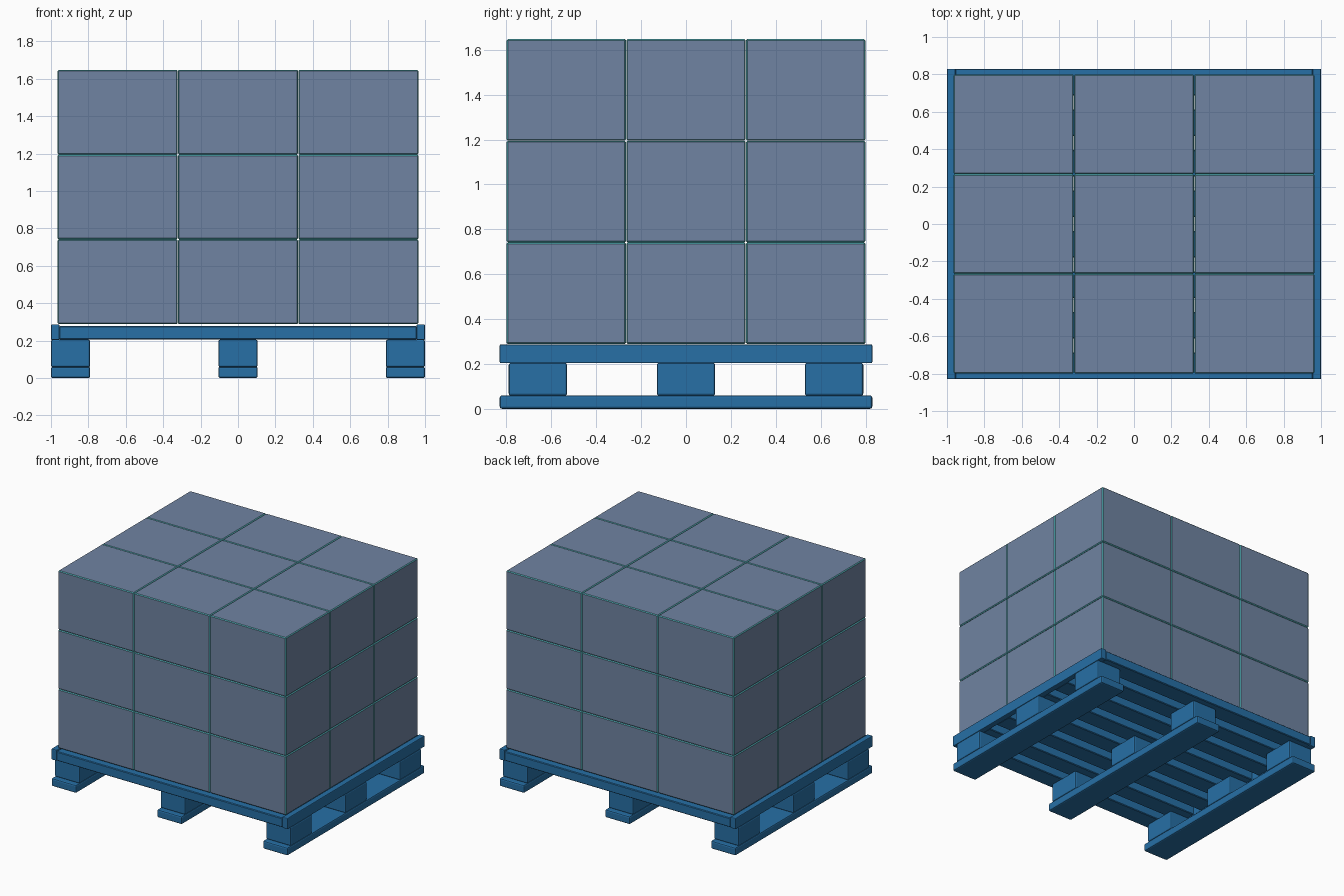
import bpy

if "Cube" in bpy.data.objects:
    bpy.data.objects.remove(bpy.data.objects["Cube"])


def material(name, rgb):
    m = bpy.data.materials.new(name)
    m.diffuse_color = (*rgb, 1)
    m.use_nodes = True
    m.node_tree.nodes["Principled BSDF"].inputs["Base Color"].default_value = m.diffuse_color
    return m


blue = material("pallet_blue", (0.02, 0.16, 0.38))
slate = material("carton_slate", (0.16, 0.23, 0.36))
teal = material("carton_edge_teal", (0.08, 0.42, 0.46))


def block(name, lo, hi, bevel, mats, segments=1, edge_slot=-1):
    """Bevelled box between two corners."""
    center = [(a + b) / 2 for a, b in zip(lo, hi)]
    bpy.ops.mesh.primitive_cube_add(size=1, location=center)
    ob = bpy.context.object
    ob.name = name
    ob.scale = [b - a for a, b in zip(lo, hi)]
    bpy.ops.object.transform_apply(location=False, rotation=False, scale=True)
    for m in mats:
        ob.data.materials.append(m)
    mod = ob.modifiers.new("edges", 'BEVEL')
    mod.width = bevel
    mod.segments = segments
    mod.material = edge_slot
    return ob


# Skids along y, each carrying three spacer blocks
for x in (-0.895, 0, 0.895):
    block("skid", (x - 0.105, -0.83, 0), (x + 0.105, 0.83, 0.06), 0.01, [blue], 2)
    for y in (-0.66, 0, 0.66):
        block("spacer_block", (x - 0.105, y - 0.13, 0.058),
              (x + 0.105, y + 0.13, 0.205), 0.01, [blue], 2)

# End rails closing the deck
for s in (-1, 1):
    xs = sorted((s * 0.955, s))
    block("end_rail", (xs[0], -0.83, 0.203), (xs[1], 0.83, 0.287), 0.006, [blue], 2)

# Deck slats along x
count, gap = 8, 0.075
width = (1.66 - (count - 1) * gap) / count
for i in range(count):
    y = -0.83 + i * (width + gap)
    block("deck_slat", (-0.957, y, 0.206), (0.957, y + width, 0.277), 0.005, [blue])

# Stack of 3 x 3 x 3 cartons with fine chamfered edges
size = (1.93 / 3, 1.6 / 3, 1.36 / 3)
start = (-0.965, -0.80, 0.288)
g = 0.0005
for i in range(3):
    for j in range(3):
        for k in range(3):
            lo = [start[a] + n * size[a] + g for a, n in enumerate((i, j, k))]
            hi = [l + size[a] - 2 * g for a, l in enumerate(lo)]
            block("carton", lo, hi, 0.006, [slate, teal], 1, 1)
